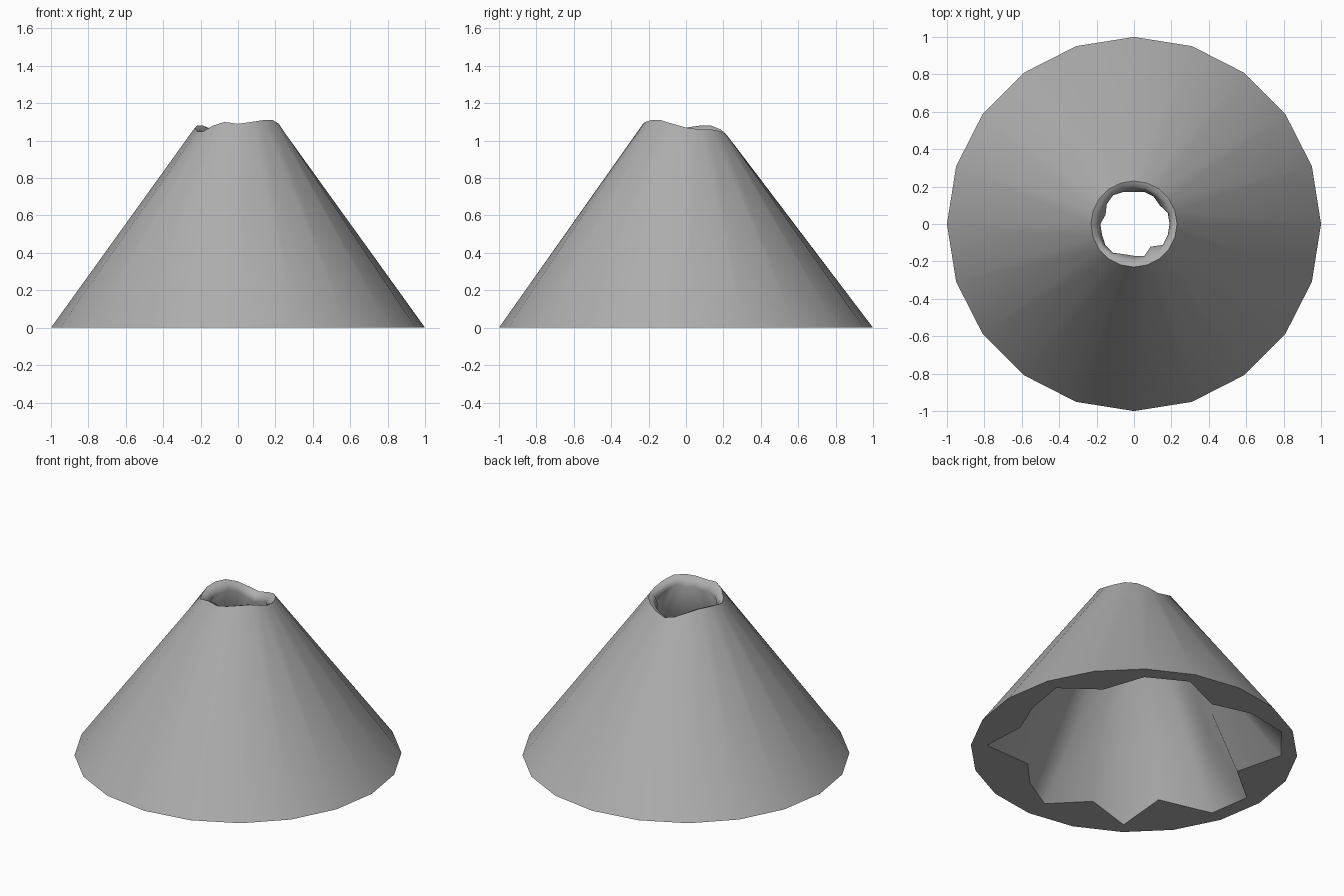
import bpy, bmesh
from math import pi, cos, sin

cube = bpy.data.objects.get("Cube")
if cube:
    bpy.data.objects.remove(cube)

SIDES = 20

# Crater rim heights, one per side, counter-clockwise from +x
RIM = [1.07, 1.06, 1.06, 1.05, 1.03, 1.01, 1.03, 1.06, 1.08, 1.08,
       1.07, 1.05, 1.05, 1.08, 1.10, 1.09, 1.10, 1.11, 1.11, 1.09]
# Shaft radii: narrow neck under the rim, flared wall, jagged mouth below
NECK = [.19, .19, .17, .18, .18, .17, .18, .19, .18, .16,
        .18, .18, .19, .19, .17, .17, .18, .15, .19, .19]
UPPER = [.40, .41, .38, .40, .40, .37, .39, .41, .40, .36,
         .39, .39, .38, .40, .38, .39, .38, .37, .40, .38]
LOWER = [.59, .61, .57, .61, .61, .55, .59, .62, .60, .51,
         .58, .58, .55, .58, .55, .57, .56, .55, .60, .57]
MOUTH = [.81, .90, .77, .90, .91, .74, .85, .93, .90, .68,
         .90, .90, .62, .91, .67, .85, .75, .67, .90, .75]


def ring(bm, radii, heights):
    verts = []
    for i, (r, z) in enumerate(zip(radii, heights)):
        a = 2 * pi * i / SIDES
        verts.append(bm.verts.new((r * cos(a), r * sin(a), z)))
    return verts


def crease(bm, verts):
    for a, b in zip(verts, verts[1:] + verts[:1]):
        bm.edges.get((a, b)).smooth = False


bm = bmesh.new()
# Outer slope, lip, shaft and underside as rings bridged into a closed shell
base = ring(bm, [1.0] * SIDES, [0.0] * SIDES)
rim = ring(bm, [0.23] * SIDES, RIM)
lip = ring(bm, [0.205] * SIDES, [h - 0.01 for h in RIM])
neck = ring(bm, NECK, [h - 0.05 for h in RIM])
upper_wall = ring(bm, UPPER, [0.7] * SIDES)
lower_wall = ring(bm, LOWER, [0.38] * SIDES)
mouth = ring(bm, MOUTH, [0.0] * SIDES)
rings = [base, rim, lip, neck, upper_wall, lower_wall, mouth]
for first, second in zip(rings, rings[1:] + rings[:1]):
    for i in range(SIDES):
        j = (i + 1) % SIDES
        face = bm.faces.new((first[i], first[j], second[j], second[i]))
        face.smooth = True
bmesh.ops.recalc_face_normals(bm, faces=bm.faces[:])

# Crisp rim and underside, smooth walls
for edge_ring in (base, rim, mouth):
    crease(bm, edge_ring)

mesh = bpy.data.meshes.new("hollow_cone")
bm.to_mesh(mesh)
bm.free()
cone = bpy.data.objects.new("hollow_cone", mesh)
bpy.context.collection.objects.link(cone)

# Grey rock
rock = bpy.data.materials.new("grey_rock")
rock.use_nodes = True
color = (0.42, 0.42, 0.42, 1.0)
rock.diffuse_color = color
rock.node_tree.nodes["Principled BSDF"].inputs["Base Color"].default_value = color
mesh.materials.append(rock)
